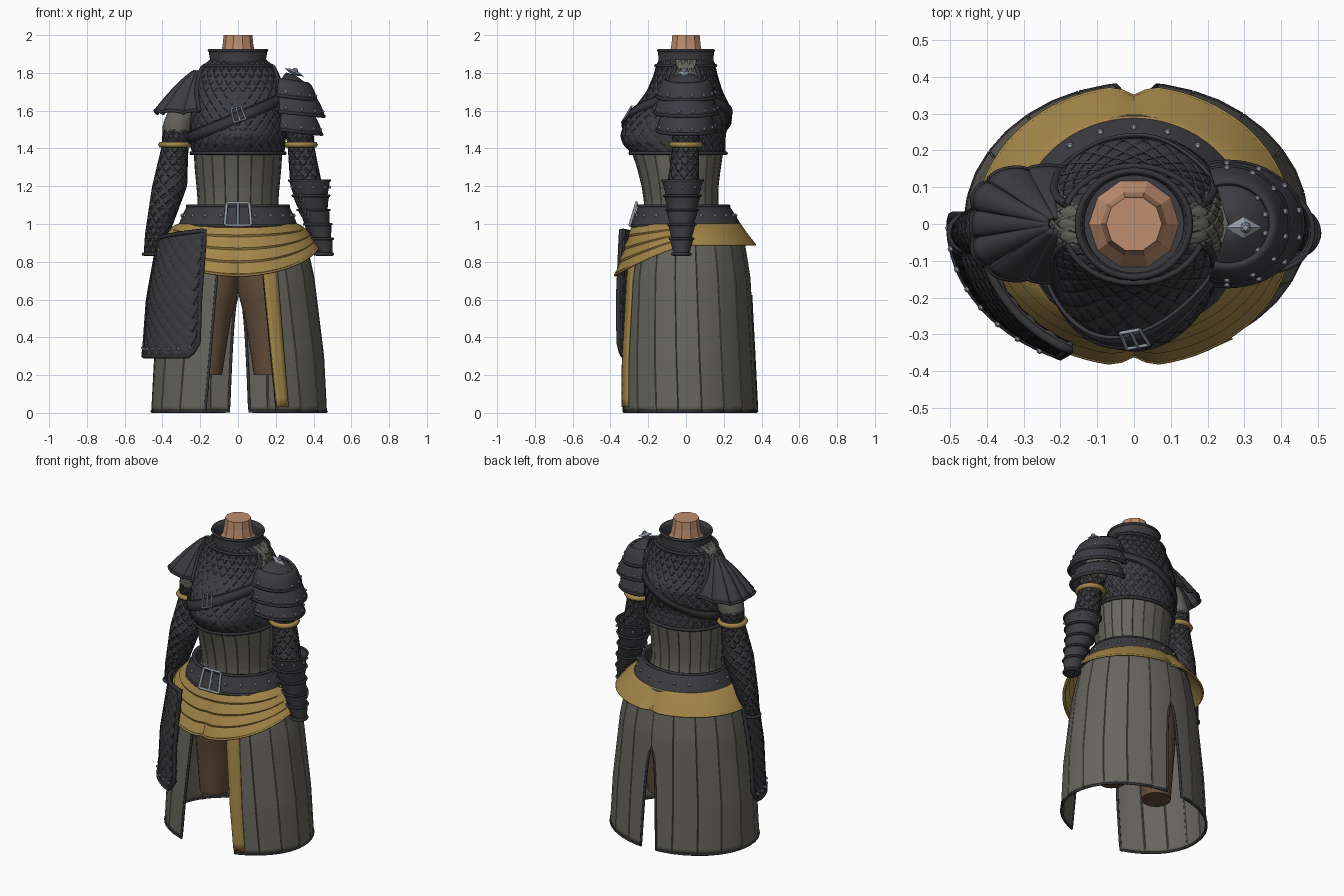
import bpy, bmesh
from math import sin, cos, acos, pi, radians
from mathutils import Vector, Matrix

if "Cube" in bpy.data.objects:
    bpy.data.objects.remove(bpy.data.objects["Cube"])


def material(name, *rgb):
    m = bpy.data.materials.new(name)
    m.use_nodes = True
    m.diffuse_color = (*rgb, 1)
    m.node_tree.nodes["Principled BSDF"].inputs["Base Color"].default_value = (*rgb, 1)
    return m


DARK = material("dark_leather", .046, .046, .053)
TRIM = material("black_trim", .035, .035, .04)
GREY = material("grey_cloth", .135, .13, .112)
GOLD = material("gold_cloth", .36, .235, .065)
SILVER = material("silver", .3, .34, .39)
SKIN = material("skin", .52, .27, .16)
BROWN = material("brown_hose", .13, .078, .045)


def finish(name, bm, mats, angle=30):
    bmesh.ops.recalc_face_normals(bm, faces=bm.faces)
    me = bpy.data.meshes.new(name)
    for f in bm.faces:
        f.smooth = angle > 0
    bm.to_mesh(me)
    bm.free()
    if angle:
        me.set_sharp_from_angle(angle=radians(angle))
    for m in mats:
        me.materials.append(m)
    ob = bpy.data.objects.new(name, me)
    bpy.context.collection.objects.link(ob)
    return ob


def loft(name, fn, nu, nv, mat, closed=True, cap=False, thick=0, angle=30, rule=None, extra=None):
    """Grid surface from fn(u, v), optionally wrapped, capped and thickened."""
    bm = bmesh.new()
    n = nu if closed else nu + 1
    rows = [[bm.verts.new(fn(i / nu, j / nv)) for i in range(n)] for j in range(nv + 1)]
    for a, b in zip(rows, rows[1:]):
        for i in range(nu):
            k = (i + 1) % n
            f = bm.faces.new((a[i], a[k], b[k], b[i]))
            if rule and rule(f.calc_center_median()):
                f.material_index = 1
    if cap:
        bm.faces.new(rows[0])
        bm.faces.new(rows[-1])
    ob = finish(name, bm, [mat] + ([extra] if extra else []), angle)
    if thick:
        mod = ob.modifiers.new("thickness", "SOLIDIFY")
        mod.thickness, mod.offset = thick, 0


def tube(name, pts, r, mat=TRIM, cyclic=False):
    cu = bpy.data.curves.new(name, "CURVE")
    cu.dimensions, cu.bevel_depth, cu.bevel_resolution = "3D", r, 1
    cu.use_fill_caps = True
    sp = cu.splines.new("POLY")
    sp.points.add(len(pts) - 1)
    for q, p in zip(sp.points, pts):
        q.co = (*p, 1)
    sp.use_cyclic_u = cyclic
    cu.materials.append(mat)
    bpy.context.collection.objects.link(bpy.data.objects.new(name, cu))


def studs(name, pts, r=.009):
    bm = bmesh.new()
    for p in pts:
        bmesh.ops.create_uvsphere(bm, u_segments=8, v_segments=6, radius=r, matrix=Matrix.Translation(p))
    finish(name, bm, [SILVER])


def lerp(a, b, k):
    return a + (b - a) * k


def prof(table, z):
    """Interpolate table rows by their first entry, slightly softened."""
    def at(h):
        for a, b in zip(table, table[1:]):
            if h <= b[0]:
                k = max(0, (h - a[0]) / (b[0] - a[0]))
                return [lerp(p, q, k) for p, q in zip(a[1:], b[1:])]
        return list(table[-1][1:])
    return [sum(c) / 3 for c in zip(at(z - .015), at(z), at(z + .015))]


def body(table):
    """Rings with a width, front depth and back depth for each height."""
    def fn(t, z, off=0):
        rx, yf, yb = prof(table, z)
        s = sin(t)
        return Vector(((rx + off) * cos(t), ((yb if s > 0 else yf) + off) * s, z))
    return fn


def limb(table):
    def fn(t, z, off=0):
        x, y, r = prof(table, z)
        return Vector((x + (r + off) * cos(t), y + (r + off) * sin(t), z))
    return fn


def quilt(a, b, depth=.007):
    d = min(abs(k - round(k)) for k in (a + b, a - b))
    return depth * (min(1, d / .12) - 1)


def seam(u, panels):
    """Four columns per panel, drawn together beside each seam; returns the moved u and groove depth."""
    k = round(u * panels * 4)
    shift = (0, -.22, 0, .22)[k % 4]
    return u + shift / panels, (-.004 if k % 4 == 0 else 0)


def ring(fn, z, off=0, n=64):
    return [fn(2 * pi * i / n, z, off) for i in range(n)]


# Torso: quilted chest, grey corset, collar, neck
chest = body([(1.37, .245, .285, .21), (1.42, .25, .335, .21), (1.47, .255, .35, .21), (1.55, .255, .32, .23),
              (1.62, .255, .27, .235), (1.7, .25, .21, .195), (1.78, .225, .175, .17), (1.84, .195, .158, .155),
              (1.87, .14, .14, .14)])
loft("quilted_chest", lambda u, v: chest(2 * pi * u, lerp(1.37, 1.87, v), quilt(28 * u, 7 * v)), 224, 56, DARK,
     rule=lambda c: abs(c.x) > .14 and c.z > 1.62 and abs(c.y) < .06 + .35 * (1.84 - c.z), extra=GREY)
tube("chest_hem", ring(chest, 1.375, .002), .01, cyclic=True)
for s in (1, -1):
    tube("chest_neck_trim", [chest(-s * pi / 2 + radians(a), 1.838, .003) for a in range(-70, 71, 5)], .009)
    for f in (1, -1):
        tube("armhole_trim", [chest(pi * (s < 0) + s * f * radians(20 + 18 * k / 8), 1.835 - .24 * k / 8, .003)
                              for k in range(9)], .012)

waist = body([(1.02, .23, .235, .19), (1.1, .212, .22, .172), (1.2, .22, .235, .172),
              (1.3, .23, .26, .185), (1.4, .235, .295, .2)])


def corset(u, v):
    w, groove = seam(u, 20)
    return waist(2 * pi * w, lerp(1.02, 1.4, v), groove * .7)


loft("corset", corset, 80, 14, GREY)

collar = body([(1.83, .145, .145, .145), (1.87, .14, .138, .138), (1.92, .15, .142, .142)])
loft("collar", lambda u, v: collar(2 * pi * u, lerp(1.83, 1.92, v)), 40, 5, DARK, thick=.014)
loft("collar_lining", lambda u, v: collar(2 * pi * u, 1.85, -.045 * v), 40, 1, DARK)
for z in (1.85, 1.918):
    tube("collar_trim", ring(collar, z, .003), .009, cyclic=True)
neck = limb([(1.8, 0, 0, .125), (1.86, 0, 0, .124), (1.9, 0, 0, .086), (2.02, 0, 0, .074)])
loft("neck", lambda u, v: neck(2 * pi * u, lerp(1.8, 2, v)), 10, 4, SKIN, cap=True, angle=0)


# Diagonal chest strap with buckle
def strap_point(t, w, off):
    return chest(t, 1.565 + .11 * cos(t) + w, off)


loft("chest_strap", lambda u, v: strap_point(2 * pi * u, lerp(-.027, .027, v), .008), 72, 2, TRIM, thick=.01)
for w in (-.027, .027):
    tube("strap_edge", [strap_point(2 * pi * i / 72, w, .01) for i in range(72)], .005, DARK, True)


def buckle(name, x, y, z, w, h, slope, tilt=0, r=.006):
    """Four bars and a prong lying on a leaning surface."""
    def at(a, b):
        dx, dz = a * w * cos(tilt) - b * h * sin(tilt), a * w * sin(tilt) + b * h * cos(tilt)
        return Vector((x + dx, y + slope * dz, z + dz))
    c = [at(-1, -.9), at(-.85, 1), at(.85, 1), at(1, -.9)]
    for p, q in zip(c, c[1:] + c[:1]):
        tube(name, [p, q], r, SILVER)
    tube(name + "_prong", [at(0, -.9), at(0, 1)], r, SILVER)


buckle("strap_buckle", 0, -.314, 1.58, .032, .038, .6, .3, .005)

# Belt
belt = body([(.98, .31, .285, .29), (1.03, .29, .266, .26), (1.1, .258, .242, .215)])
loft("belt", lambda u, v: belt(2 * pi * u, lerp(.98, 1.1, v)), 64, 6, DARK, thick=.02)
for z in (.99, 1.095):
    tube("belt_edge", ring(belt, z, .006), .009, cyclic=True)
studs("belt_studs", ring(belt, 1.045, .012, 20), .01)
buckle("belt_buckle", 0, -.28, 1.05, .07, .062, .3, r=.008)


# Layered gold hip wrap, deeper at the front
def hip(u, v):
    t = 2 * pi * u
    f = max(0, -sin(t))
    lame = .01 * min(1, 2 * f) * ((v * 4) % 1)
    depth = .285 + .085 * v if sin(t) > 0 else .275 + .097 * v
    notch = .025 * v * max(0, 1 - abs(cos(t)) / .12)
    return Vector(((.3 + .125 * v ** .6 + lame) * cos(t), (depth + lame - notch) * sin(t),
                   lerp(1.0, .89 - .165 * f ** 1.3, v)))


loft("hip_wrap", hip, 80, 24, GOLD, thick=.01)
tube("hip_wrap_hem", [hip(i / 80, .99) for i in range(80)], .007, GOLD, True)

# Split skirt, open at the front with an arched slit behind
skirt = body([(0, .463, .358, .378), (.3, .447, .347, .362), (.72, .395, .315, .338), (.92, .35, .28, .305)])


def skirt_half(s):
    def fn(u, v, off=0):
        z = lerp(.008, .93, v)
        rx = skirt(0, z).x
        front = lerp(.2, .11, v) if s > 0 else lerp(.18, .1, v)
        back = .055 * max(0, 1 - z / .63) ** .4
        w, groove = seam(u, 8) if 0 < u < 1 else (u, 0)
        p = skirt(min(lerp(-acos(front / rx), pi / 2, w), acos(back / rx)), z, off + groove)
        return Vector((p.x * s + .006, p.y, z))
    return fn


for s, side in ((1, "left"), (-1, "right")):
    fn = skirt_half(s)
    loft("skirt_" + side, fn, 32, 30, GREY, closed=False, thick=.006)
    edge = [fn(0, j / 24) for j in range(20, -1, -1)] + [fn(i / 32, 0) for i in range(33)]
    tube("skirt_trim_" + side, edge + [fn(1, j / 24) for j in range(17)], .008)
    leg = limb([(.2, s * .17, 0, .085), (.5, s * .155, 0, .118), (.68, s * .135, 0, .148), (.98, s * .12, 0, .14)])
    loft("leg_" + side, lambda u, v: leg(2 * pi * u, lerp(.2, .96, v)), 20, 8, BROWN, cap=True)
left_skirt = skirt_half(1)
loft("gold_stripe", lambda u, v: left_skirt(0, lerp(.025, .86, v), .015)
     + Vector((lerp(-.006, .056 + .014 * v, u), .028 * u, 0)), 3, 16, GOLD, closed=False, thick=.012)

# Quilted hip guard on the right
guard = body([(.3, .494, .385, .3), (.6, .472, .39, .3), (.97, .405, .372, .3)])


def guard_point(u, v, off=0):
    t = lerp(radians(176), radians(245), u)
    corner = .07 * max(0, (abs(u - .5) - .38) / .12) ** 2
    z = lerp(.3 + corner, .965 - .05 * (1 - u), v)
    return guard(t, z, off)


loft("hip_guard", lambda u, v: guard_point(u, v, quilt(7 * u, 9 * v, .006)), 56, 72, DARK, closed=False, thick=.022)
rim = [guard_point(i / 20, 0, .006) for i in range(21)] + [guard_point(1, j / 12, .006) for j in range(1, 13)]
rim += [guard_point(1 - i / 20, 1, .006) for i in range(1, 21)] + [guard_point(0, 1 - j / 12, .006) for j in range(1, 12)]
tube("hip_guard_rim", rim, .013, cyclic=True)
studs("hip_guard_studs", [guard_point(.08 + .12 * i, .06, .014) for i in range(8)])

# Arms: grey upper sleeve, gold band, quilted forearm
for s, side in ((1, "left"), (-1, "right")):
    bulk = 0 if s > 0 else .008
    arm = limb([(.83, s * .457, -.025, .043), (.95, s * .427, -.022, .057 + bulk), (1.2, s * .362, -.015, .085 + bulk),
                (1.42, s * .332, 0, .07), (1.52, s * .32, 0, .08), (1.6, s * .29, 0, .08), (1.72, s * .24, 0, .05)])
    loft("upper_sleeve_" + side, lambda u, v: arm(2 * pi * u, lerp(1.49, 1.72, v)), 24, 8, GREY, cap=True)
    loft("forearm_" + side, lambda u, v: arm(2 * pi * u, lerp(.83, 1.5, v), quilt(8 * u, 10 * v, .008)), 64, 80, DARK,
         cap=True)
    tube("arm_band_" + side, ring(arm, 1.42, .004, 28), .016, GOLD, True)
    tube("cuff_" + side, ring(arm, .84, .002, 24), .009, cyclic=True)

# Left bracer: wide cuff over overlapping bands
bracer_core = limb([(.83, .46, -.025, .042), (1.0, .422, -.022, .064), (1.1, .392, -.02, .08), (1.23, .378, -.018, .1)])


def bracer(u, v):
    return bracer_core(2 * pi * u, lerp(.85, 1.23, v), .009 * ((v * 5) % 1 if v < 1 else 1))


loft("bracer", bracer, 32, 30, DARK)
for k in (.19, .39, .59, .79, 1):
    tube("bracer_edge", [bracer(i / 32, k) for i in range(32)], .007, cyclic=True)
studs("bracer_studs", ring(bracer_core, 1.195, .008, 9), .008)
for z in (1.14, 1.05):
    p = bracer_core(radians(235), z, .014)
    buckle("bracer_buckle", p.x, p.y, z, .016, .02, -.2, r=.003)

# Left pauldron: small cap over three lames, with a diamond badge
for n, (zb, rx, ry, rise) in enumerate(((1.725, .115, .125, .07), (1.655, .16, .152, .09),
                                        (1.57, .2, .165, .1), (1.475, .188, .153, .1))):
    def lame(u, v, off=0):
        t = radians(lerp(-108, 108, u))
        k = lerp(.72 if n else .02, 1, v ** .6)
        return Vector((.255 + (rx * k + off) * cos(t), (ry * k + off) * sin(t),
                       lerp(zb + rise, zb, v) + (.02 * (1 - cos(t)) if n else 0)))
    loft(f"pauldron_lame_{n}", lame, 36, 6, DARK, closed=False, thick=.012)
    tube("lame_rim", [lame(i / 36, 1) for i in range(37)], .01)
    studs("lame_studs", [lame(.08 + .12 * i, .75, .007) for i in range(8)], .009)
bm = bmesh.new()
tilt = Matrix.Translation((.298, -.01, 1.803)) @ Matrix.Rotation(.4, 4, "Y")
for flip in (0, pi):
    bmesh.ops.create_cone(bm, segments=4, radius1=1, radius2=0, depth=1, matrix=tilt @ Matrix.Rotation(flip, 4, "X")
                          @ Matrix.Diagonal((.056, .03, .018, 1)) @ Matrix.Translation((0, 0, .5)))
finish("diamond_badge", bm, [SILVER], 0)
studs("badge_gem", [(.303, -.01, 1.812)], .015)


# Right pauldron: scalloped fan of seven lobes
def fan(u, v):
    a = radians(lerp(-98, 98, u))
    lobe = abs(sin(7 * pi * u)) ** .6
    r = v * (.94 + .06 * lobe) * (1 + .15 * sin(2 * a) ** 2)
    return Vector((-.21 - .23 * r * cos(a), .155 * r * sin(a), 1.82 - .235 * v ** 1.3 + .015 * v * lobe))


loft("scallop_pauldron", lambda u, v: fan(u, lerp(.1, 1, v)), 70, 12, DARK, closed=False, thick=.012)
tube("scallop_rim", [fan(i / 70, 1) for i in range(71)], .009)
for i in range(8):
    tube("scallop_rib", [fan(i / 7, lerp(.15, 1, j / 8)) for j in range(9)], .005)
